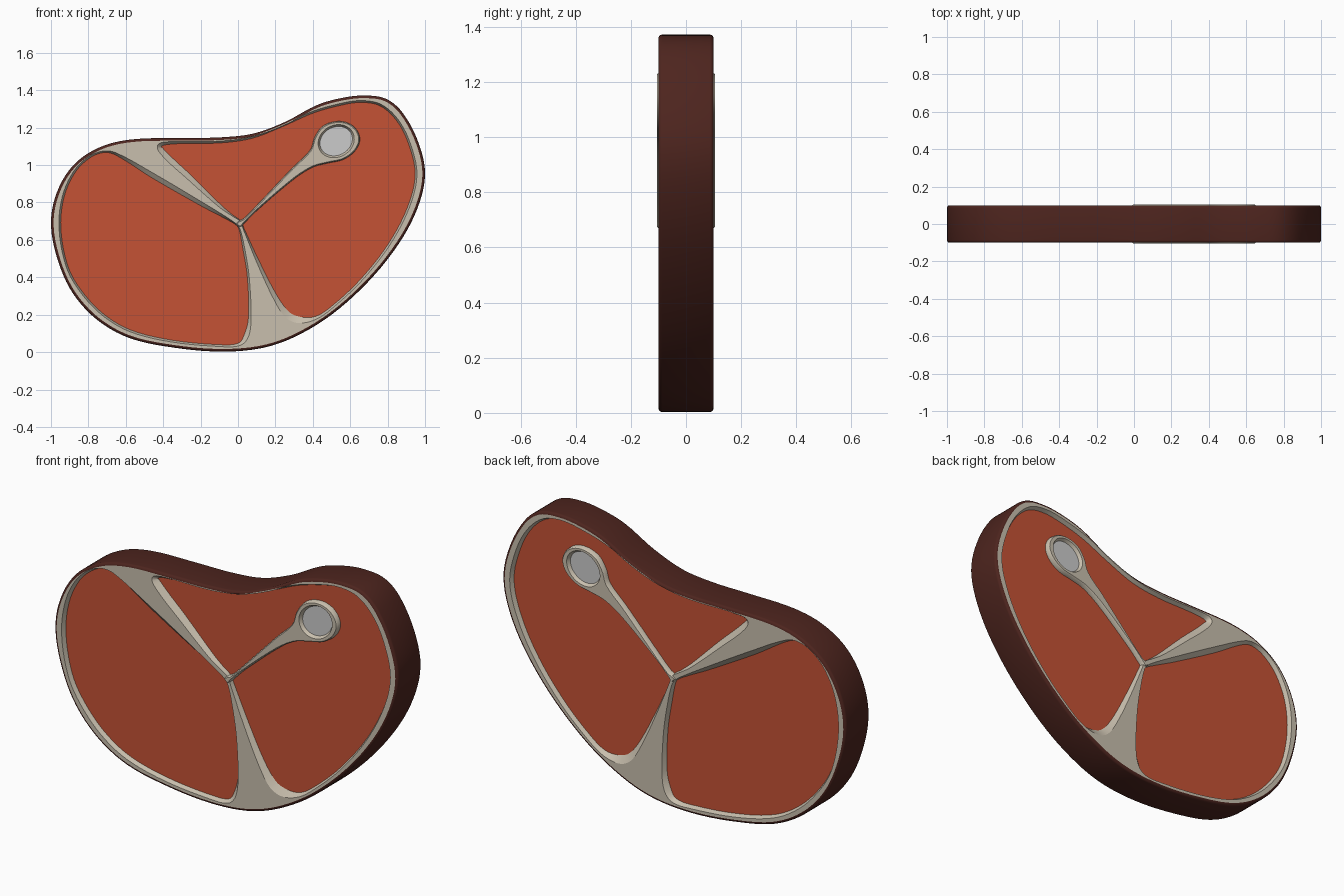
import bpy, math
from mathutils import Vector
from mathutils.geometry import interpolate_bezier, tessellate_polygon

if "Cube" in bpy.data.objects:
    bpy.data.objects.remove(bpy.data.objects["Cube"])

# control points are (x, z) or (x, z, wall width)
OUTLINE = [(-1, .68), (-.96, .48), (-.88, .31), (-.75, .17), (-.58, .075), (-.35, .025), (-.1, .003),
           (.12, .02), (.3, .08), (.5, .2), (.7, .38), (.86, .58), (.96, .77), (1, .95), (.965, 1.12),
           (.88, 1.28), (.79, 1.355), (.67, 1.372), (.55, 1.358), (.42, 1.32), (.25, 1.23), (.08, 1.168),
           (-.1, 1.148), (-.3, 1.145), (-.57, 1.137), (-.74, 1.095), (-.88, 1.0), (-.97, .85)]
LEFT = [(-.72, 1.075, .008), (-.8, 1.045), (-.88, .965), (-.94, .83), (-.957, .66), (-.92, .46), (-.85, .33),
        (-.73, .2), (-.58, .11), (-.36, .055), (-.1, .03), (.01, .035, .015), (.055, .08, .025), (.07, .18, .015),
        (.06, .4), (.035, .56), (.013, .652, .006), (-.002, .677, .004), (-.035, .705, .008), (-.18, .795, .02),
        (-.45, .955, .025), (-.65, 1.065, .012)]
RIGHT = [(-.43, 1.105, .022), (-.405, 1.05, .03), (-.27, .925, .028), (-.1, .775, .015), (-.03, .727, .006),
         (.01, .7, .004), (.03, .652, .006), (.1, .48, .015), (.19, .285, .025), (.255, .185, .035),
         (.325, .155, .035), (.42, .177, .015), (.51, .24), (.66, .38), (.81, .57), (.915, .77), (.957, .95),
         (.92, 1.12), (.855, 1.245), (.765, 1.325), (.66, 1.345), (.55, 1.33), (.4, 1.288), (.23, 1.213),
         (.07, 1.152), (-.1, 1.128), (-.37, 1.125, .014)]
BONE = [(-.01, .69), (.012, .668), (.035, .69), (.1, .755), (.3, .925), (.4, .988), (.48, 1.01), (.565, 1.03),
        (.63, 1.08), (.652, 1.145), (.615, 1.21), (.54, 1.235), (.455, 1.21), (.41, 1.15), (.385, 1.08),
        (.29, .985), (.1, .785), (.03, .715)]


def smooth_loop(pts, steps=5):
    """Closed smooth curve through the points, wall width in the third value."""
    p = [Vector((*q, .01)[:3]) if len(q) == 2 else Vector(q) for q in pts]
    n, area = len(p), 0
    tan = [(p[(i + 1) % n] - p[i - 1]).normalized() for i in range(n)]
    out = []
    for i in range(n):
        j = (i + 1) % n
        d = (p[j] - p[i]).length / 3
        out += interpolate_bezier(p[i], p[i] + tan[i] * d, p[j] - tan[j] * d, p[j], steps + 1)[:-1]
    area = sum(a.x * b.y - b.x * a.y for a, b in zip(out, out[1:] + out[:1]))
    return out if area > 0 else out[::-1]      # anticlockwise seen from the front


def ring(loop, y, inset=0.0, use_wall=False):
    n, out = len(loop), []
    for i, q in enumerate(loop):
        t = (loop[(i + 1) % n] - loop[i - 1]).to_2d().normalized()
        w = max(q.z, .002) if use_wall else inset
        out.append(Vector((q.x - t.y * w, y, q.y + t.x * w)))
    return out


def bridge(*rings):
    """Quads between successive rings, outer to inner."""
    n = len(rings[0])
    verts = [v for r in rings for v in r]
    faces = [(k * n + i, k * n + (i + 1) % n, (k + 1) * n + (i + 1) % n, (k + 1) * n + i)
             for k in range(len(rings) - 1) for i in range(n)]
    return verts, faces


def plate(*rings):
    """Flat face inside the first ring with the others as holes."""
    verts = [v for r in rings for v in r]
    flat = [[Vector((v.x, v.z, 0)) for v in r] for r in rings]
    faces = []
    for a, b, c in tessellate_polygon(flat):
        up = (verts[b] - verts[a]).cross(verts[c] - verts[a]).y < 0
        faces.append((a, b, c) if up else (a, c, b))
    return verts, faces


def make(name, pieces, color=None):
    verts, faces = [], []
    for v, f in pieces:
        k = len(verts)
        verts += v
        faces += [tuple(i + k for i in q) for q in f]
    me = bpy.data.meshes.new(name)
    me.from_pydata([tuple(v) for v in verts], [], faces)
    ob = bpy.data.objects.new(name, me)
    bpy.context.collection.objects.link(ob)
    me.shade_smooth()
    me.set_sharp_from_angle(angle=math.radians(35))
    if color:
        mat = bpy.data.materials.new(name)
        mat.diffuse_color = (*color, 1)
        mat.use_nodes = True
        mat.node_tree.nodes["Principled BSDF"].inputs["Base Color"].default_value = mat.diffuse_color
        me.materials.append(mat)
    m = ob.modifiers.new("both_sides", 'MIRROR')
    m.use_axis = (False, True, False)
    return ob


FAT = (.58, .52, .42)
T, FLOOR = .1, -.078
outline, left, right, bone = map(smooth_loop, (OUTLINE, LEFT, RIGHT, BONE))

# dark seared rim with rounded edges
R = .014
arc = [ring(outline, -T + R - R * math.sin(a), R - R * math.cos(a)) for a in (0, .4, .8, 1.2, math.pi / 2)]
make("seared_rim", [bridge(ring(outline, 0), *arc)], (.075, .018, .013))

# fat face with sloping walls down to the meat
holes = [ring(l, -T) for l in (left, right)]
floors = [ring(l, FLOOR, use_wall=True) for l in (left, right)]
make("fat_frame", [plate(arc[-1], *holes)] + [bridge(h, f) for h, f in zip(holes, floors)], FAT)

# two recessed meat panels
for name, f in zip(("left_meat", "right_meat"), floors):
    make(name, [plate(f)], (.56, .085, .035))

# bone arm with an open socket at its end
c, s = math.cos(.5), math.sin(.5)
socket = [Vector((.525 + .1 * math.cos(a) * c - .085 * math.sin(a) * s,
                  1.128 + .1 * math.cos(a) * s + .085 * math.sin(a) * c, 0))
          for a in (math.tau * i / 40 for i in range(40))]
top, lip = ring(bone, -.105, .007), ring(socket, -.105)
well = ring(socket, -.088, .01)
make("bone_arm", [bridge(ring(bone, FLOOR + .002), ring(bone, -.099, .002), top),
                  plate(top, lip), bridge(lip, well)], FAT)

# grey marrow disc
make("marrow", [plate(well)])
